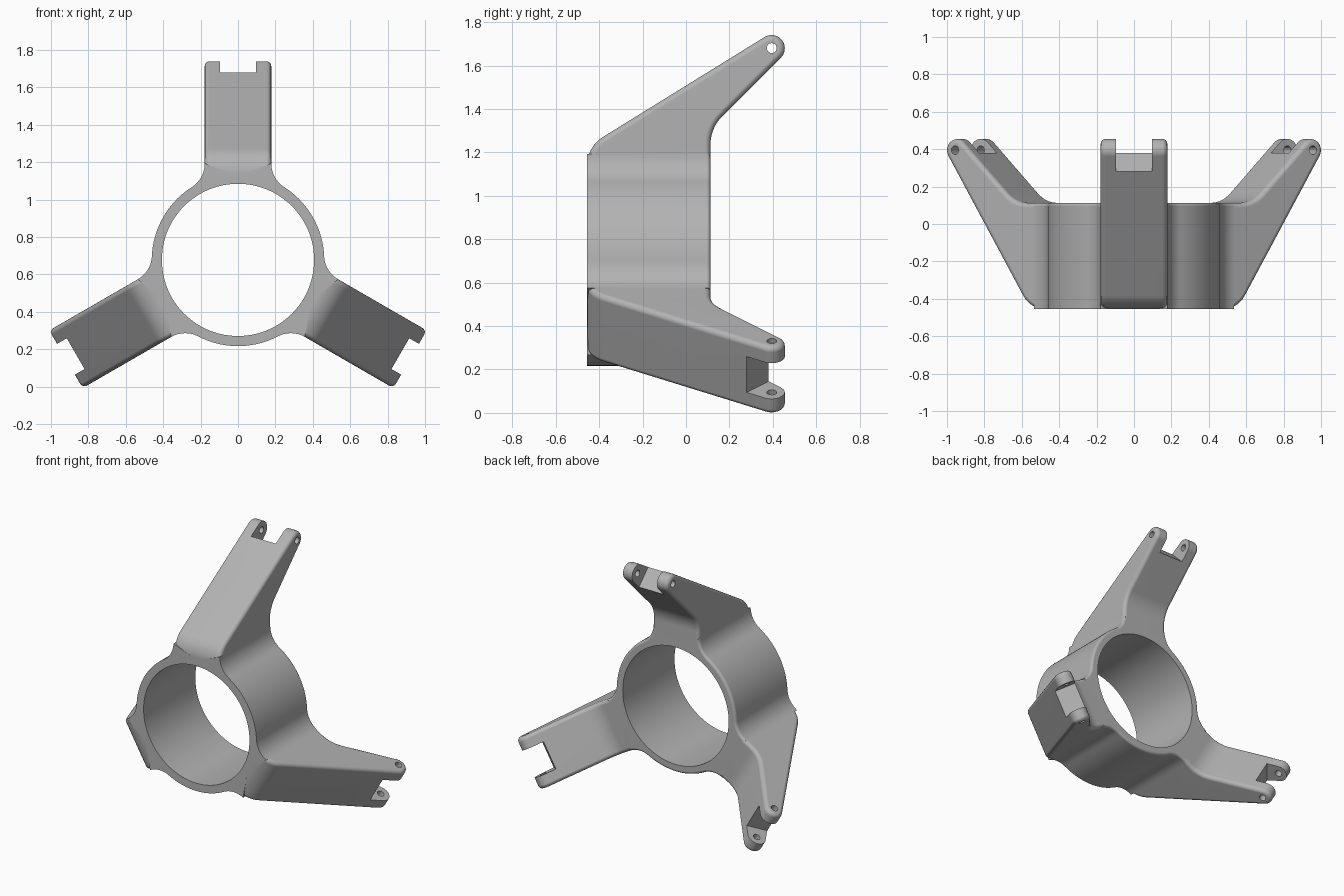
import bpy, bmesh
from math import pi, sin, cos, tan, sqrt, atan2
from mathutils import Vector, Matrix

cube = bpy.data.objects.get("Cube")
if cube:
    bpy.data.objects.remove(cube)

BORE, RIM, HALF_W, FILLET = 0.407, 0.461, 0.178, 0.15
FRONT, BACK = -0.455, 0.113
CENTRE_Z = 0.678
EDGE = 0.026
TIP = Vector((0, 0.395, 1.002))
THIRDS = [Matrix.Rotation(k * 2 * pi / 3, 4, 'Y') for k in range(3)]

metal = bpy.data.materials.new("plain grey")
metal.use_nodes = True
GREY = (0.45, 0.45, 0.45, 1)
metal.diffuse_color = GREY
metal.node_tree.nodes["Principled BSDF"].inputs["Base Color"].default_value = GREY


def prism(name, points, sweep, round_edge=None, segments=4):
    """Extrude an outline; optionally round the edges picked by a rule."""
    bm = bmesh.new()
    base = bm.faces.new([bm.verts.new(p) for p in points])
    out = bmesh.ops.extrude_face_region(bm, geom=[base], use_keep_orig=True)
    moved = [g for g in out["geom"] if isinstance(g, bmesh.types.BMVert)]
    bmesh.ops.translate(bm, verts=moved, vec=sweep)
    bmesh.ops.recalc_face_normals(bm, faces=bm.faces)
    if round_edge:
        edges = [e for e in bm.edges if round_edge(*[v.co for v in e.verts])]
        bmesh.ops.bevel(bm, geom=edges, offset=EDGE, segments=segments,
                        profile=0.5, affect='EDGES', clamp_overlap=False)
    mesh = bpy.data.meshes.new(name)
    bm.to_mesh(mesh)
    bm.free()
    mesh.materials.append(metal)
    ob = bpy.data.objects.new(name, mesh)
    bpy.context.collection.objects.link(ob)
    return ob


def rounded(corners):
    """Outline with a fillet of the given radius at each corner."""
    pts = []
    for i, (y, z, r, n) in enumerate(corners):
        p = Vector((y, z))
        if r == 0:
            pts.append(p)
            continue
        a = (Vector(corners[i - 1][:2]) - p).normalized()
        b = (Vector(corners[(i + 1) % len(corners)][:2]) - p).normalized()
        half = a.angle(b) / 2
        c = p + (a + b).normalized() * (r / sin(half))
        s = p + a * (r / tan(half)) - c
        sweep = s.angle_signed(p + b * (r / tan(half)) - c)
        for k in range(n + 1):
            t = -sweep * k / n
            pts.append(c + Vector((s.x * cos(t) - s.y * sin(t),
                                   s.x * sin(t) + s.y * cos(t))))
    return pts


def combine(target, tool, operation):
    mod = target.modifiers.new(operation.lower(), 'BOOLEAN')
    mod.object, mod.operation, mod.solver = tool, operation, 'EXACT'
    bpy.context.view_layer.objects.active = target
    bpy.ops.object.modifier_apply(modifier=mod.name)
    bpy.data.objects.remove(tool)


def cylinder(name, radius, depth, axis, centre, sides):
    ring = [2 * pi * k / sides for k in range(sides)]
    if axis == 'X':
        pts = [(-depth / 2, centre.y + radius * cos(a), centre.z + radius * sin(a)) for a in ring]
        return prism(name, pts, (depth, 0, 0))
    pts = [(radius * cos(a), -depth / 2, radius * sin(a)) for a in ring]
    return prism(name, pts, (0, depth, 0))


# Hub: round rim with concave fillets that run into each arm
h = sqrt((RIM + FILLET) ** 2 - (HALF_W + FILLET) ** 2)
touch = atan2(HALF_W + FILLET, h)
half_plan = []
for k in range(11):
    a = pi + (pi / 2 - touch - 0) * k / 10
    half_plan.append(Vector((HALF_W + FILLET + FILLET * cos(a), 0, h + FILLET * sin(a))))
rim_arc = [touch + (2 * pi / 3 - 2 * touch) * k / 18 for k in range(1, 18)]
sector = [Vector((0, 0, 0.45))] + half_plan
sector += [Vector((RIM * sin(a), 0, RIM * cos(a))) for a in rim_arc]
sector += [THIRDS[1] @ Vector((-p.x, 0, p.z)) for p in reversed(half_plan)]
plan = [m @ p + Vector((0, FRONT, 0)) for m in THIRDS for p in sector]
EDGE = 0.018
body = prism("three_arm_bracket", plan, (0, BACK - FRONT, 0),
             lambda a, b: min(a.y, b.y) > BACK - 0.001)
EDGE = 0.026

# Arms: swept-back side profile with rounded edges, slotted fork and pin hole
profile = rounded([(FRONT, 0.36, 0, 0), (FRONT, 0.548, 0.15, 8),
                   (0.808, 1.329, 0.061, 18), (BACK, 0.634, 0.18, 8),
                   (BACK, 0.36, 0, 0)])
for m in THIRDS:
    arm = prism("arm", [(-HALF_W, p.x, p.y) for p in profile], (2 * HALF_W, 0, 0),
                lambda a, b: abs(a.x - b.x) < 0.001 and max(a.z, b.z) > 0.37)
    u, v = Vector((0, 1, -1)).normalized(), Vector((0, 1, 1)).normalized()
    floor = Vector((-0.095, 0.28, 1.002))
    slot = prism("slot_cutter", [floor - u * 0.2, floor + u * 0.4,
                                 floor + u * 0.4 + v * 0.4, floor - u * 0.2 + v * 0.4],
                 (0.19, 0, 0))
    combine(arm, slot, 'DIFFERENCE')
    combine(arm, cylinder("pin_cutter", 0.023, 1, 'X', TIP, 20), 'DIFFERENCE')
    arm.data.transform(m)
    combine(body, arm, 'UNION')

# Bore through the hub
combine(body, cylinder("bore_cutter", BORE, 2, 'Y', Vector(), 96), 'DIFFERENCE')
body.data.transform(Matrix.Translation((0, 0, CENTRE_Z)))

# Smooth curved surfaces, crisp corners
bpy.ops.object.select_all(action='DESELECT')
body.select_set(True)
bpy.context.view_layer.objects.active = body
bpy.ops.object.shade_smooth_by_angle(angle=0.6)
body.modifiers.new("even_shading", 'WEIGHTED_NORMAL').keep_sharp = True
